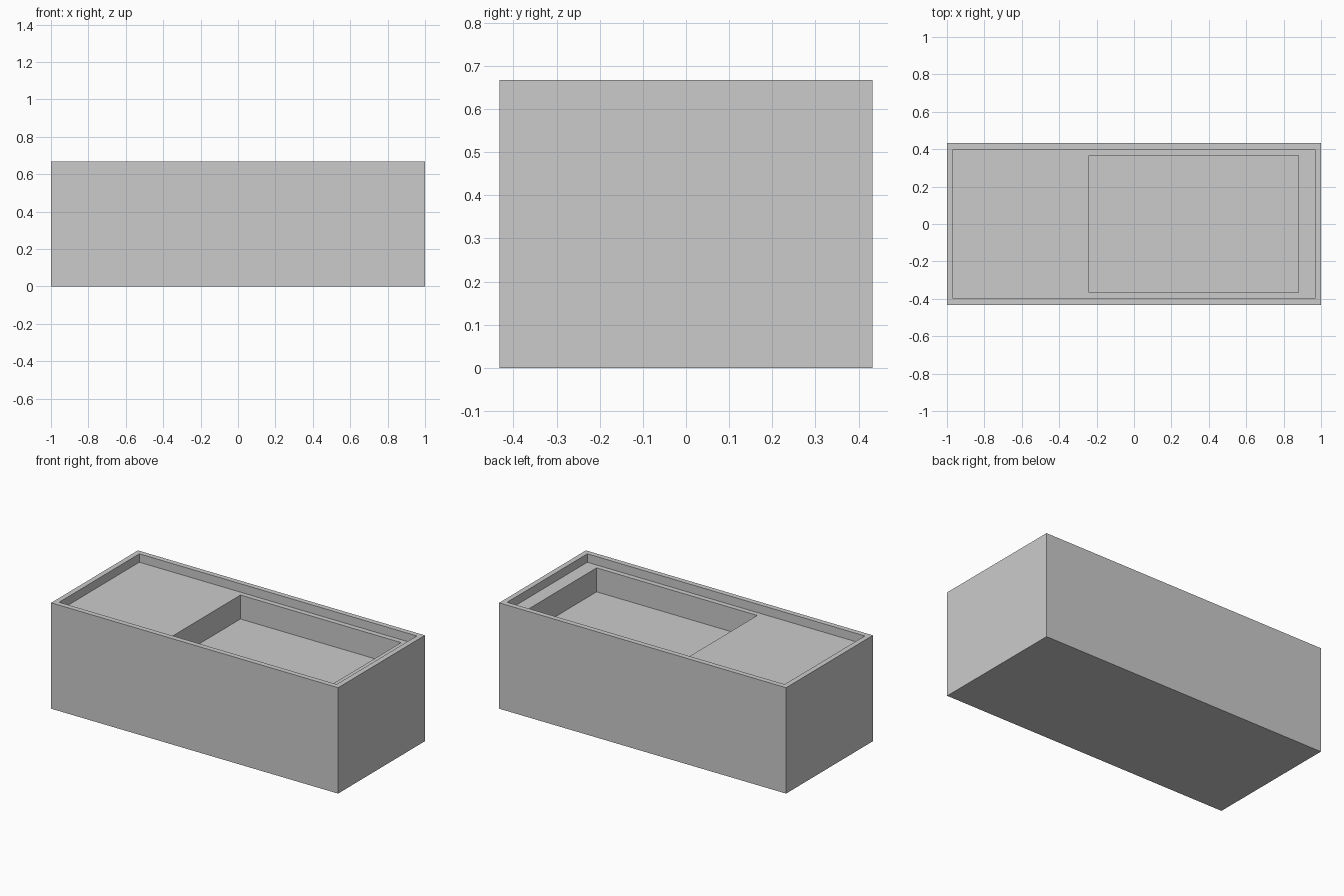
import bpy, bmesh

if "Cube" in bpy.data.objects:
    bpy.data.objects.remove(bpy.data.objects["Cube"])

# Rectangular rings (x0, x1, half_y, z) running from the underside, up the
# outside, over the rim, down to the shelf and into the offset basin
RINGS = [
    (-1.0, 1.0, 0.432, 0.0),       # base
    (-1.0, 1.0, 0.432, 0.667),     # outer rim
    (-0.967, 0.967, 0.399, 0.667), # inner rim
    (-0.967, 0.967, 0.399, 0.614), # shelf edge
    (-0.24, 0.88, 0.367, 0.614),   # basin edge
    (-0.24, 0.88, 0.367, 0.463),   # basin floor
]

bm = bmesh.new()


def ring(x0, x1, hy, z):
    return [bm.verts.new(p) for p in
            ((x0, -hy, z), (x1, -hy, z), (x1, hy, z), (x0, hy, z))]


loops = [ring(*r) for r in RINGS]

# Walls, rim and shelf between neighbouring rings
for a, b in zip(loops, loops[1:]):
    for i in range(4):
        j = (i + 1) % 4
        bm.faces.new((a[i], a[j], b[j], b[i]))

# Underside and basin floor
bm.faces.new(loops[0][::-1])
bm.faces.new(loops[-1])
bmesh.ops.recalc_face_normals(bm, faces=bm.faces)

mesh = bpy.data.meshes.new("recessed_box")
bm.to_mesh(mesh)
bm.free()
bpy.context.collection.objects.link(bpy.data.objects.new("recessed_box", mesh))
